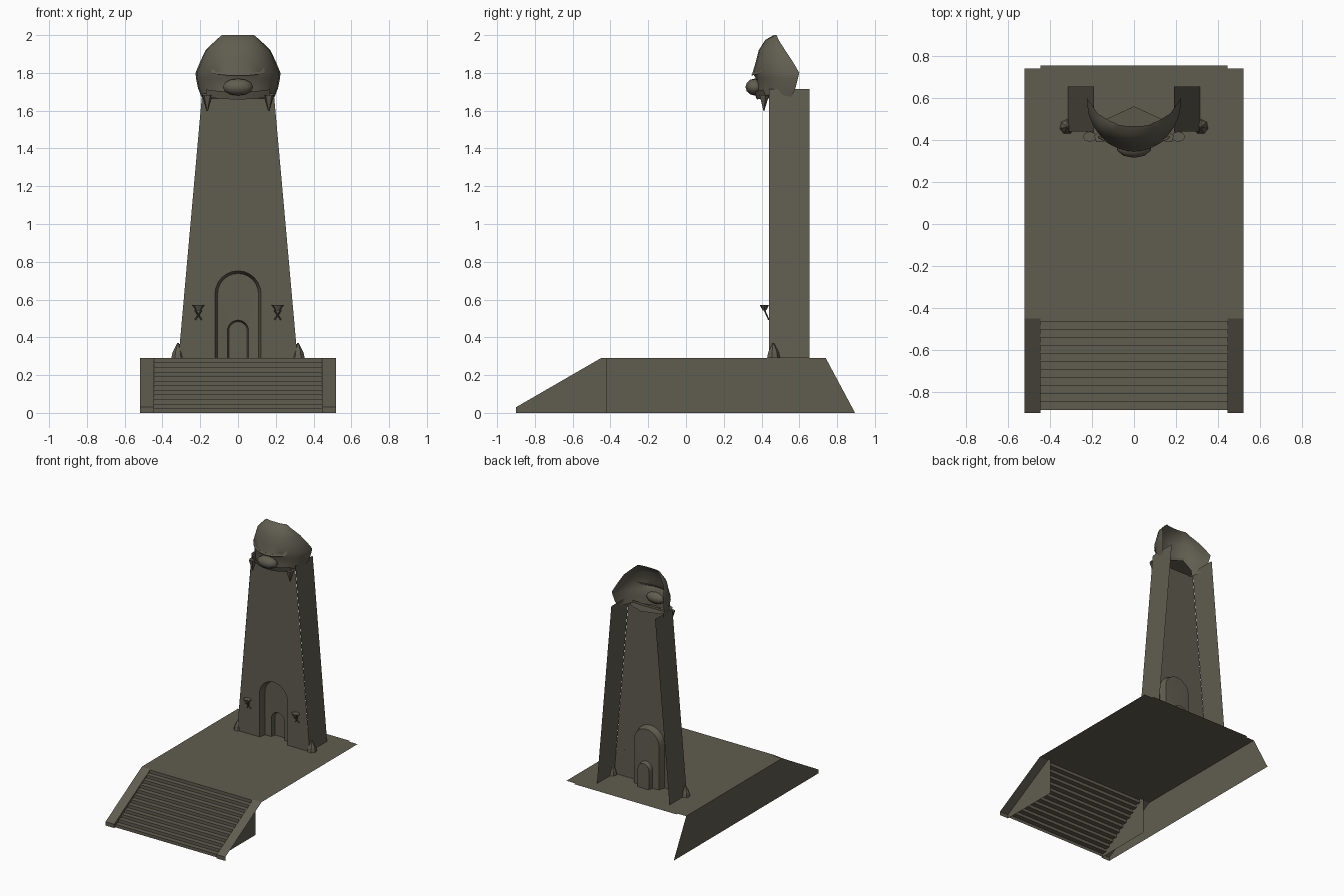
import bpy, bmesh, math
from mathutils import Vector, Matrix

if "Cube" in bpy.data.objects:
    bpy.data.objects.remove(bpy.data.objects["Cube"])

stone = bpy.data.materials.new("dark_olive_stone")
stone.diffuse_color = (0.118, 0.109, 0.080, 1)
stone.use_nodes = True
stone.node_tree.nodes["Principled BSDF"].inputs["Base Color"].default_value = stone.diffuse_color


def finish(name, bm, out=None, smooth=None):
    """Make an object; open sheets are turned to face the 'out' direction."""
    bmesh.ops.recalc_face_normals(bm, faces=bm.faces[:])
    if out:
        d = Vector(out)
        if sum(f.normal.dot(d) * f.calc_area() for f in bm.faces) < 0:
            bmesh.ops.reverse_faces(bm, faces=bm.faces[:])
    me = bpy.data.meshes.new(name)
    bm.to_mesh(me)
    bm.free()
    me.materials.append(stone)
    ob = bpy.data.objects.new(name, me)
    bpy.context.collection.objects.link(ob)
    if smooth:
        bpy.ops.object.select_all(action='DESELECT')
        ob.select_set(True)
        bpy.context.view_layer.objects.active = ob
        bpy.ops.object.shade_smooth_by_angle(angle=math.radians(smooth))
    return ob


def sheet(name, pts, out):
    bm = bmesh.new()
    bm.faces.new([bm.verts.new(p) for p in pts])
    return finish(name, bm, out)


def loft(name, rows, out, fill_last=False, smooth=40):
    """Bridge equally long rows of points into one sheet."""
    bm = bmesh.new()
    vs = [[bm.verts.new(p) for p in r] for r in rows]
    for a, b in zip(vs, vs[1:]):
        for i in range(len(a) - 1):
            bm.faces.new((a[i], a[i + 1], b[i + 1], b[i]))
    if fill_last:
        bm.faces.new(vs[-1])
    return finish(name, bm, out, smooth)


def cone(name, loc, r1, r2, h, seg=6, rot=None, scale=(1, 1, 1)):
    bm = bmesh.new()
    m = Matrix.Translation(loc) @ (rot or Matrix()) @ Matrix.Diagonal((*scale, 1))
    bmesh.ops.create_cone(bm, cap_ends=True, segments=seg, radius1=r1, radius2=r2,
                          depth=h, matrix=m)
    return finish(name, bm)


W, S, H = 0.52, 0.445, 0.29

# Platform top: wide centre and two side strips
sheet("platform_top", [(-S, -.425, H), (S, -.425, H), (S, .755, H), (-S, .755, H)], (0, 0, 1))
for s in (-1, 1):
    sheet("platform_edge", [(s * S, -.45, H), (s * W, -.45, H), (s * W, .74, H), (s * S, .74, H)],
          (0, 0, 1))
    # Sloping stair cheeks with a low front and an inner triangular wall
    loft("stair_cheek", [[(s * S, y, z), (s * W, y, z)] for y, z in
                         ((-.45, H), (-.9, .03), (-.9, 0))], (0, -1, 1), smooth=None)
    sheet("stair_side_wall", [(s * S, -.42, 0), (s * S, -.42, H), (s * S, -.45, H),
                              (s * S, -.9, .03), (s * S, -.9, 0)], (s, 0, 0))

# Outer wall on the left only; the other side and back are open
sheet("platform_side_wall", [(-W, -.9, 0), (-W, -.9, .03), (-W, -.45, H),
                             (-W, .74, H), (-W, .895, 0)], (-1, 0, 0))

# Steps
n = 12
path = []
for i in range(n):
    y = -.885 + i * .46 / n
    path += [(y, i * H / n), (y, (i + 1) * H / n)]
path.append((-.425, H))
loft("steps", [[(-S, y, z), (S, y, z)] for y, z in path], (0, -1, 1), smooth=None)


# Tower front with two nested arched recesses
def arch(r, zc, y):
    arc = [(r * math.cos(math.radians(a)), y, zc + r * math.sin(math.radians(a)))
           for a in range(180, -1, -15)]
    return [(-r, y, H)] + arc + [(r, y, H)]


def half_width(z):
    return .315 - .125 * (z - H) / 1.40


border = [(-.315, .44, H)]
for a in range(180, -1, -15):
    t = (90 - a) / 45
    z = 1.69 if abs(t) <= 1 else .63 + 1.06 * (2 - abs(t))
    x = half_width(z) * max(-1, min(1, t))
    border.append((x, .44, z))
border.append((.315, .44, H))
loft("tower_front", [border, arch(.122, .63, .44), arch(.108, .63, .49),
                     arch(.056, .435, .495), arch(.048, .435, .53)],
     (0, -1, 0), fill_last=True, smooth=50)

# Tower side walls
for s in (-1, 1):
    sheet("tower_side_wall", [(s * .315, .44, H), (s * .315, .655, H),
                              (s * .19, .655, 1.715), (s * .19, .44, 1.715)], (s, 0, 0))
    # Corner boulders
    cone("corner_stone_foot", (s * .318, .462, H + .015), .036, .03, .03, 7)
    cone("corner_stone_tip", (s * .318, .462, H + .055), .03, .004, .05, 7)
    # Braziers: bowl on crossed legs
    cone("brazier_bowl", (s * .21, .415, .557), .012, .033, .03, 8, scale=(1, .75, 1))
    for k in (-1, 1):
        cone("brazier_leg", (s * .21, .427, .518), .004, .004, .062, 4,
             Matrix.Rotation(k * .6, 4, 'Y') @ Matrix.Rotation(.35, 4, 'X'))

# Beast head: an open mask, rows of (height, half width, front y, rim y)
levels = [(2.0, .085, .465, .48), (1.975, .115, .42, .49), (1.92, .172, .385, .525),
          (1.86, .2, .37, .565), (1.80, .225, .352, .60), (1.77, .222, .37, .592),
          (1.72, .212, .372, .58), (1.675, .195, .375, .56)]
rows = []
for z, w, yf, yr in levels:
    row = []
    for i in range(13):
        a = math.radians(-90 + 15 * i)
        row.append((w * math.sin(a), yr - (yr - yf) * math.cos(a) ** .9 if 0 < i < 12 else yr,
                    z - (.015 * math.cos(a) if z < 1.69 else 0)))
    rows.append(row)
loft("head_mask", rows, (0, -1, 0))

# Muzzle: squashed ball
bm = bmesh.new()
bmesh.ops.create_uvsphere(bm, u_segments=10, v_segments=6, radius=1,
                          matrix=Matrix.Translation((0, .365, 1.725))
                          @ Matrix.Diagonal((.085, .05, .045, 1)))
finish("muzzle", bm, smooth=60)

# Upper lip and brow, curved bands
for name, z0, z1, w, y0, y1 in (("upper_lip", 1.70, 1.66, .17, .36, .375),
                                ("brow", 1.82, 1.785, .14, .365, .345)):
    loft(name, [[(w * t / 4, y + .05 * (t / 4) ** 2, z + .012 * (t / 4) ** 2)
                 for t in range(-4, 5)] for z, y in ((z0, y0), (z1, y1))], (0, -1, 0))

# Palate plate under the head
sheet("palate", [(-.18, .44, 1.675), (0, .375, 1.665), (.18, .44, 1.675),
                 (.13, .5, 1.68), (0, .56, 1.69), (-.13, .5, 1.68)], (0, 0, 1))

# Fangs
for s in (-1, 1):
    cone("fang", (s * .163, .412, 1.64), .002, .028, .085, 5)
